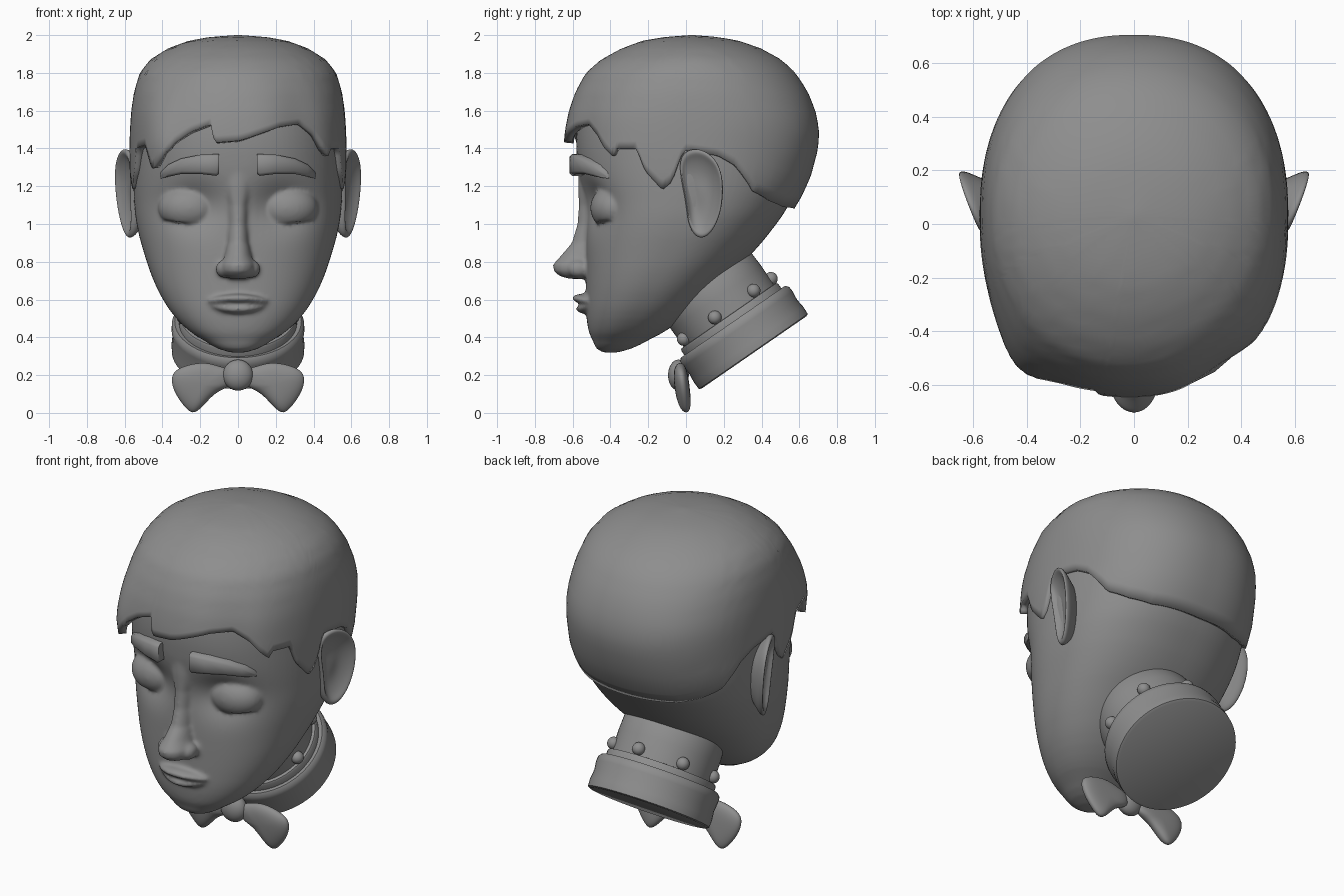
import bpy, bmesh, math
from mathutils import Vector, Matrix

if "Cube" in bpy.data.objects:
    bpy.data.objects.remove(bpy.data.objects["Cube"])

GREY = bpy.data.materials.new("dark_grey")
GREY.diffuse_color = (.27, .27, .27, 1)
GREY.use_nodes = True
GREY.node_tree.nodes["Principled BSDF"].inputs["Base Color"].default_value = GREY.diffuse_color


def table(rows, t):
    """Linear interpolation in rows of (key, values...)."""
    if t <= rows[0][0]:
        return rows[0][1:]
    for a, b in zip(rows, rows[1:]):
        if t <= b[0]:
            k = (t - a[0]) / (b[0] - a[0])
            return tuple(p + (q - p) * k for p, q in zip(a[1:], b[1:]))
    return rows[-1][1:]


def soft_table(rows, t, d):
    """Table lookup averaged over t +- d, to round off its corners."""
    return [sum(v) / 5 for v in zip(*(table(rows, t + d * k / 2) for k in range(-2, 3)))]


def loft(name, rings, start=True, end=True, mirror=False, subsurf=0, angle=40):
    bm = bmesh.new()
    vs = [[bm.verts.new(p) for p in r] for r in rings]
    n = len(rings[0])
    for a, b in zip(vs, vs[1:]):
        for i in range(n):
            j = (i + 1) % n
            bm.faces.new((a[i], a[j], b[j], b[i]))
    if start:
        bm.faces.new(vs[0][::-1])
    if end:
        bm.faces.new(vs[-1])
    if start and end:
        bmesh.ops.recalc_face_normals(bm, faces=bm.faces)
    return finish(name, bm, mirror, subsurf, angle)


def finish(name, bm, mirror=False, subsurf=0, angle=40):
    me = bpy.data.meshes.new(name)
    bm.to_mesh(me)
    bm.free()
    me.materials.append(GREY)
    ob = bpy.data.objects.new(name, me)
    bpy.context.collection.objects.link(ob)
    if mirror:
        ob.modifiers.new("Mirror", 'MIRROR')
    if subsurf:
        m = ob.modifiers.new("Subsurf", 'SUBSURF')
        m.levels = m.render_levels = subsurf
    bpy.ops.object.select_all(action='DESELECT')
    ob.select_set(True)
    bpy.context.view_layer.objects.active = ob
    bpy.ops.object.shade_smooth_by_angle(angle=math.radians(180 if subsurf else angle))
    return ob


def oval(a, hw, yf, yb, n=2.3):
    """Rounded-oval point; angle a (degrees) runs from the front towards +x."""
    s, c = math.sin(math.radians(a)), math.cos(math.radians(a))
    f = lambda v: math.copysign(abs(v) ** (2 / n), v)
    return hw * f(s), (yf + yb) / 2 - (yb - yf) / 2 * f(c)


def ball(name, loc, size, cut=None, **kw):
    """Ellipsoid, optionally keeping only the side of a plane its normal points to."""
    bm = bmesh.new()
    bmesh.ops.create_uvsphere(bm, u_segments=32, v_segments=20, radius=1,
                              matrix=Matrix.Translation(loc) @ Matrix.Diagonal((*size, 1)))
    if cut:
        g = bmesh.ops.bisect_plane(bm, geom=bm.verts[:] + bm.edges[:] + bm.faces[:], clear_inner=True,
                                   plane_co=Vector(loc) + Vector(cut[0]), plane_no=cut[1])
        bmesh.ops.contextual_create(bm, geom=[e for e in g["geom_cut"] if isinstance(e, bmesh.types.BMEdge)])
    return finish(name, bm, **kw)


# Head: stacked ovals (z, half width, front y, back y) with dented eye sockets
HEAD = [(.32, .04, -.44, -.36), (.335, .10, -.475, -.30), (.36, .16, -.495, -.23),
        (.42, .25, -.515, -.12), (.5, .335, -.53, -.01), (.6, .40, -.53, .10),
        (.7, .45, -.53, .20), (.85, .50, -.53, .36), (1.0, .54, -.53, .48),
        (1.1, .55, -.54, .55), (1.25, .555, -.57, .61), (1.45, .55, -.585, .65),
        (1.65, .53, -.56, .61), (1.8, .45, -.44, .48), (1.9, .28, -.26, .32), (1.95, .12, -.12, .16)]
rings = []
for k in range(83):
    z = .32 + k * 1.63 / 82
    ring = []
    for i in range(96):
        x, y = oval(i * 3.75, *soft_table(HEAD, z, min(.07, z - .32)))
        if y < -.1:
            y += .07 * math.exp(-((abs(x) - .24) / .15) ** 2 - ((z - 1.1) / .12) ** 2)
        ring.append((x, y, z))
    rings.append(ring)
head = loft("head", rings)

# Nose: ridge (z, half width, front y) and nostril wings
NOSE = [(.71, .045, -.62), (.725, .075, -.67), (.75, .088, -.70), (.785, .088, -.705),
        (.83, .072, -.665), (.9, .058, -.605), (1.0, .052, -.575), (1.1, .055, -.568), (1.2, .08, -.572), (1.28, .1, -.57)]
blend = [loft("nose", [[(*oval(i * 15, w, yf, -.42 if z > .8 else -.48, 2), z) for i in range(24)]
                       for z, w, yf in NOSE])]
blend += [ball("nostril", (s * .073, -.57, .762), (.045, .06, .047)) for s in (-1, 1)]

# Closed eyes: lower lid ball under a larger upper lid cut by a tilted plane
for s in (-1, 1):
    eye = (s * .255, -.375, 1.085)
    blend.append(ball("upper_eyelid", eye, (.168, .132, .125), cut=((0, 0, -.05), (0, -.3, 1))))
    ball("lower_eyelid", eye, (.152, .117, .114))


# Lips: tapered tubes bent round the face
def lip(name, y, z, ry, rz, droop):
    out = []
    for k in range(17):
        u = -1 + k / 8
        w = max(.15, math.sqrt(1 - u * u))
        out.append([(u * .175, y + .05 * u * u + ry * w * math.cos(q), z + droop * u * u + rz * w * math.sin(q))
                    for q in [i * math.tau / 12 for i in range(12)]])
    return loft(name, out, angle=80)


blend += [lip("upper_lip", -.54, .607, .065, .024, -.018), lip("lower_lip", -.525, .55, .058, .026, .028)]

# Blend the face parts into the head
bpy.ops.object.select_all(action='DESELECT')
for o in [head] + blend:
    o.select_set(True)
bpy.context.view_layer.objects.active = head
bpy.ops.object.join()
head.modifiers.clear()
m = head.modifiers.new("Blend", 'REMESH')
m.mode, m.voxel_size, m.use_smooth_shade = 'VOXEL', .011, True
m = head.modifiers.new("Soften", 'SMOOTH')
m.factor, m.iterations = .5, 6

# Hair: cap whose lower edge follows a hairline (angle, z)
HAIR = [(1.05, .535, -.56, .555), (1.15, .562, -.58, .615), (1.25, .575, -.61, .66),
        (1.4, .575, -.65, .70), (1.5, .572, -.64, .705), (1.6, .565, -.62, .685),
        (1.7, .55, -.585, .645), (1.8, .52, -.53, .58), (1.87, .465, -.45, .505),
        (1.93, .37, -.34, .395), (1.97, .26, -.23, .28), (1.99, .15, -.11, .17), (2.0, .01, .02, .04)]
side = [(68, 1.40), (71, 1.28), (79, 1.18), (83, 1.22), (88, 1.39), (100, 1.36),
        (108, 1.31), (121, 1.17), (135, 1.12), (150, 1.09), (180, 1.08)]
LINE = [(-a, z) for a, z in side[::-1]] + [
    (-57, 1.42), (-50, 1.29), (-42, 1.35), (-33, 1.43), (-23, 1.49), (-12, 1.53), (-10, 1.43),
    (0, 1.44), (10, 1.48), (20, 1.515), (32, 1.53), (42, 1.47), (54, 1.36), (57, 1.40)] + side
rings = []
for k in range(25):
    t = math.sin(k / 24 * math.pi / 2)
    ring = []
    for i in range(240):
        a = -180 + i * 1.5
        low = table(LINE, a)[0]
        z = low + (2.0 - low) * t
        x, y = oval(a, *table(HAIR, z), n=table([(1.55, 2.3), (1.9, 2.0)], z)[0])
        fade = max(0, min(1, (1.85 - z) / .4))
        y -= .07 * fade * math.exp(-((a + 48) / 16) ** 2)   # side sweep
        y += .035 * fade * math.exp(-((a - 32) / 14) ** 2)
        ring.append((x, y, z))
    rings.append(ring)
hair = loft("hair", rings, start=False)
m = hair.modifiers.new("Thickness", 'SOLIDIFY')
m.thickness, m.offset = .045, -1

# Eyebrows: (x, bottom z, top z, front y)
BROW = [(.10, 1.265, 1.37, -.615), (.115, 1.255, 1.37, -.622), (.2, 1.265, 1.367, -.605),
        (.3, 1.265, 1.347, -.555), (.37, 1.25, 1.315, -.495), (.41, 1.24, 1.275, -.43)]
loft("eyebrow", [[(x, y + .004, b + .015), (x, y + .02, b), (x, y + .09, b),
                  (x, y + .09, t), (x, y + .02, t), (x, y + .004, t - .015)]
                 for x, b, t, y in BROW], mirror=True, angle=60)


# Ears and bow wings: outlines inflated by scaled rings
def pillow(name, outline, profile, place):
    c = [sum(v) / len(outline) for v in zip(*outline)]
    loft(name, [[place(c[0] + (p - c[0]) * s, c[1] + (q - c[1]) * s, d) for p, q in outline]
                for s, d in profile], mirror=True, subsurf=2)


pillow("ear", [(-.035, 1.36), (.03, 1.40), (.1, 1.39), (.17, 1.33), (.2, 1.22), (.19, 1.08), (.15, .975),
               (.1, .925), (.05, .93), (.01, 1.0), (0, 1.12), (-.03, 1.25)],
       [(.6, -.11), (.85, -.05), (1.0, -.02), (1.02, .004), (.92, .014), (.8, -.01), (.45, -.035), (.1, -.03)],
       lambda y, z, d: (.567 + .4 * y + .08 * (z - 1.22) + d, y, z))
pillow("bow_wing", [(.03, .23), (.1, .245), (.17, .27), (.27, .255), (.36, .215), (.345, .12), (.29, .04),
                    (.24, -.012), (.19, .03), (.13, .10), (.08, .125), (.03, .15)],
       [(.2, .035), (.7, .032), (.97, .018), (1.02, 0), (.97, -.018), (.7, -.038), (.2, -.045)],
       lambda x, z, d: (x, -.015 + d - .12 * (z - .13), z))
ball("bow_knot", (0, -.04, .2), (.08, .055, .082))

# Neck and collar: turned about a leaning axis
AXIS = Matrix.Translation((0, .36, .32)) @ Matrix.Rotation(math.radians(34.6), 4, 'X')


def turned(name, prof):
    loft(name, [[AXIS @ Vector((r * math.cos(q), r * math.sin(q), h))
                 for q in [i * math.tau / 64 for i in range(64)]] for r, h in prof])


turned("neck", [(.29, .05), (.29, .22), (.292, .35), (.285, .52), (.2, .62)])
turned("collar", [(.335, 0), (.35, .006), (.352, .05), (.346, .1), (.352, .15), (.35, .18), (.335, .197), (.3, .185)])
turned("stud_band", [(.29, .15), (.312, .16), (.312, .225), (.306, .235), (.285, .237)])
for k in range(7):
    q = math.radians(90 + k * 360 / 7)
    ball("collar_stud", AXIS @ Vector((.295 * math.cos(q), .295 * math.sin(q), .27)), (.036,) * 3)
